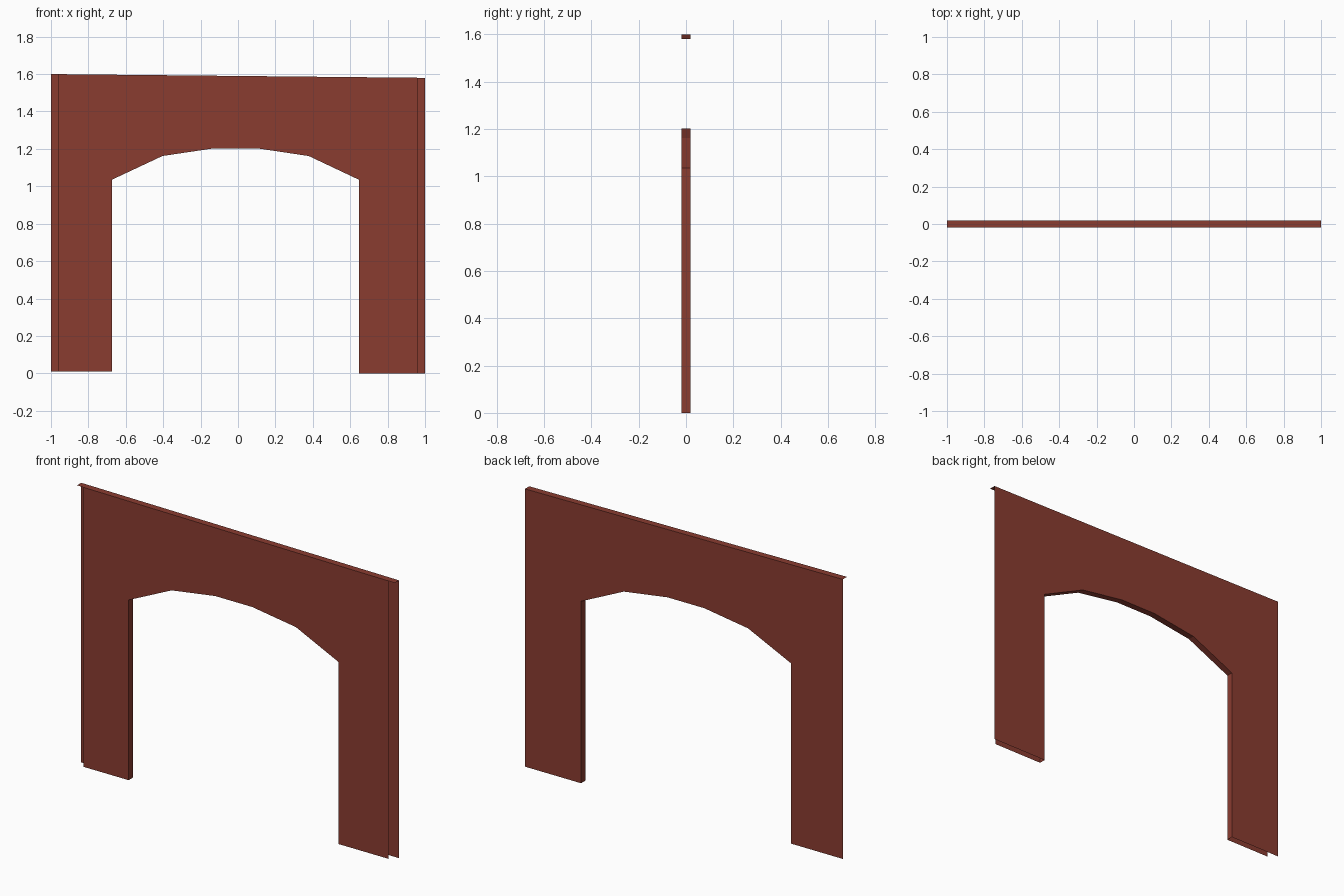
import bpy

if "Cube" in bpy.data.objects:
    bpy.data.objects.remove(bpy.data.objects["Cube"])

brick = bpy.data.materials.new("brick red")
brick.diffuse_color = (0.255, 0.045, 0.03, 1)
brick.use_nodes = True
brick.node_tree.nodes["Principled BSDF"].inputs["Base Color"].default_value = brick.diffuse_color

Y = 0.019          # half the thickness of the wall
# opening from left foot, over the faceted arch, to right foot
OPENING = [(-0.675, 0.01), (-0.675, 1.035), (-0.404, 1.162), (-0.13, 1.203),
           (0.103, 1.203), (0.378, 1.162), (0.647, 1.035), (0.647, 0.0)]


def top_z(x):
    """The top edge falls slightly from left to right."""
    return 1.59 - 0.01 * x


def make(name, verts, faces):
    me = bpy.data.meshes.new(name)
    me.from_pydata(verts, [], faces)
    me.materials.append(brick)
    ob = bpy.data.objects.new(name, me)
    bpy.context.collection.objects.link(ob)
    return ob


def panel(name, half, y):
    """Arched sheet of the given half width, facing away from the middle."""
    outline = OPENING + [(half, 0.0), (half, top_z(half)),
                         (-half, top_z(-half)), (-half, 0.01)]
    order = list(range(len(outline)))
    if y > 0:
        order.reverse()
    make(name, [(x, y, z) for x, z in outline], [order])


def strip(name, path):
    """Band across the wall thickness along a path."""
    n = len(path)
    verts = [(x, y, z) for y in (-Y, Y) for x, z in path]
    make(name, verts, [(i, i + 1, n + i + 1, n + i) for i in range(n - 1)])


# wall sheets: the front one is a little narrower, ends and feet stay open
panel("front_panel", 0.96, -Y)
panel("back_panel", 1.0, Y)

# lining of the opening and cap along the top
strip("arch_lining", OPENING[::-1][::-1])
strip("top_cap", [(-1, top_z(-1)), (1, top_z(1))])

# the lining must face into the opening
bpy.data.objects["arch_lining"].data.flip_normals()
